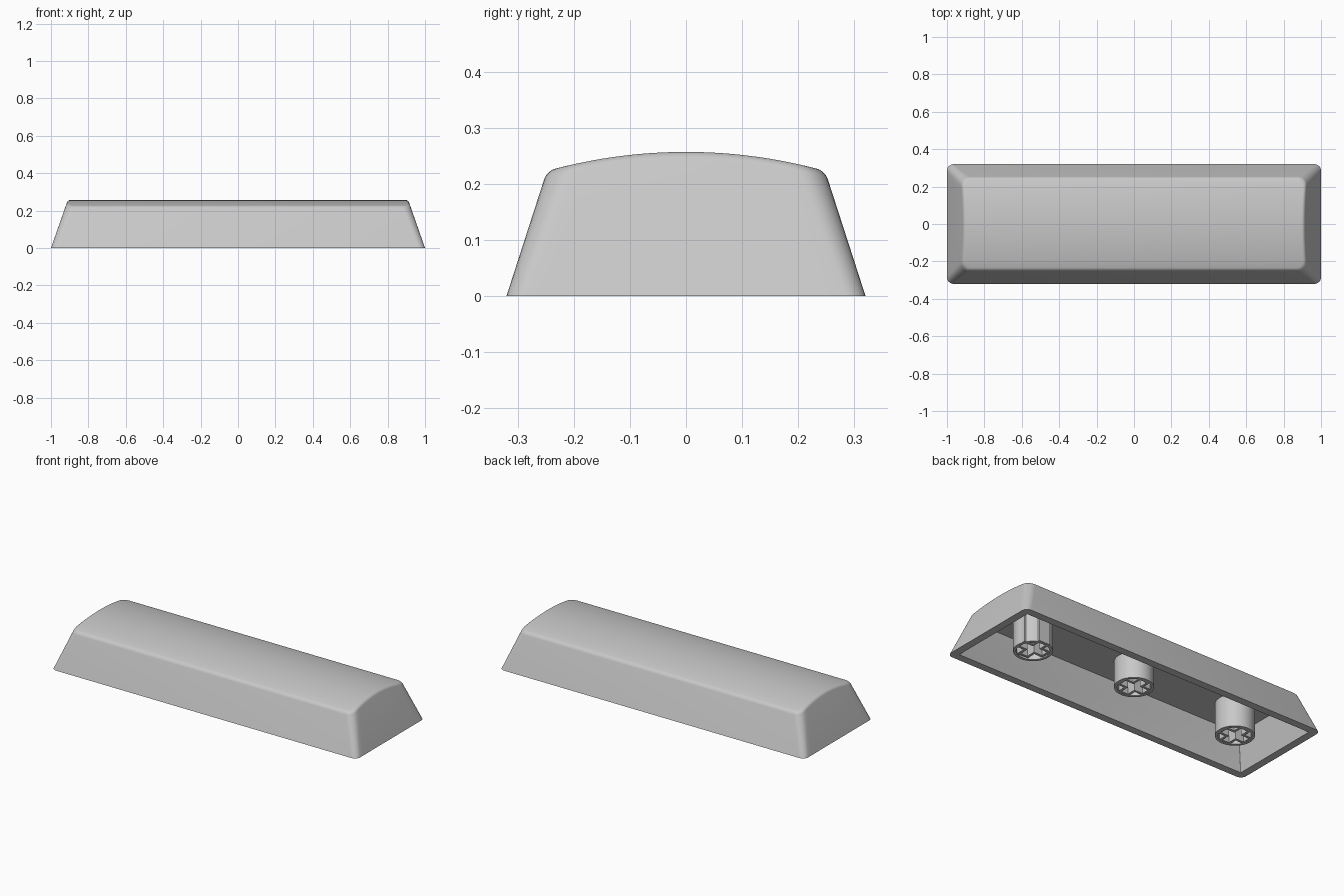
import bpy, bmesh, math

if "Cube" in bpy.data.objects:
    bpy.data.objects.remove(bpy.data.objects["Cube"])

HEIGHT, CROWN_R = 0.257, 0.92      # top of the crown and its arc radius
CORNER, SIDE = 7, 18               # points per corner arc, segments per short side
CEILING = 0.19

plastic = bpy.data.materials.new("grey_plastic")
plastic.diffuse_color = (0.58, 0.58, 0.58, 1)
plastic.use_nodes = True
plastic.node_tree.nodes["Principled BSDF"].inputs["Base Color"].default_value = plastic.diffuse_color


def crown(y):
    return HEIGHT - CROWN_R + math.sqrt(CROWN_R ** 2 - y ** 2)


def half_outline(hx, hy, r):
    """Right half of a rounded rectangle, from front to back."""
    front = []
    for i in range(CORNER):
        a = math.radians(-90 + 90 * i / (CORNER - 1))
        front.append((hx - r + r * math.cos(a), -hy + r + r * math.sin(a)))
    y0 = front[-1][1]
    side = [(hx, y0 * (1 - 2 * i / SIDE)) for i in range(1, SIDE)]
    back = [(x, -y) for x, y in reversed(front)]
    return front + side + back


def finish(bm, name):
    bmesh.ops.recalc_face_normals(bm, faces=bm.faces)
    mesh = bpy.data.meshes.new(name)
    bm.to_mesh(mesh)
    bm.free()
    mesh.materials.append(plastic)
    obj = bpy.data.objects.new(name, mesh)
    bpy.context.collection.objects.link(obj)
    bpy.ops.object.select_all(action='DESELECT')
    obj.select_set(True)
    bpy.context.view_layer.objects.active = obj
    bpy.ops.object.shade_smooth_by_angle(angle=math.radians(30))
    return obj


def wall_half(z, inset=0.0):
    """Outer tapered wall at height z."""
    r = 0.035 + 0.05 * z
    return half_outline(1 - 0.35 * z - inset, 0.32 - 0.32 * z - inset, r - inset * 0.6)


def flat(half, z):
    return [(x, y, z) for x, y in half]


# Rings from the cavity ceiling, down to the rim, up the wall and over the edge
rings = [
    flat(half_outline(0.955 - 0.3 * CEILING, 0.275 - 0.28 * CEILING, 0.003), CEILING),
    flat(half_outline(0.955, 0.275, 0.003), 0),
    flat(wall_half(0), 0),
]
EDGE_R, STEPS = 0.014, 6
nominal = wall_half(0.23)
for k in range(STEPS + 1):
    t = math.pi / 2 * k / STEPS
    inset, drop = EDGE_R * (1 - math.cos(t)), EDGE_R * (1 - math.sin(t))
    ring = []
    for i, (_, y) in enumerate(nominal):
        x, y = wall_half(crown(y) - drop, inset)[i]
        ring.append((x, y, crown(y) - drop))
    rings.append(ring)

# Hollow shell: bridge the rings, then cap crown and ceiling with strips along x
bm = bmesh.new()
loops = []
for ring in rings:
    right = [bm.verts.new(p) for p in ring]
    left = [bm.verts.new((-x, y, z)) for x, y, z in ring]
    loops.append(right + left[::-1])
n = len(loops[0])
for a, b in zip(loops, loops[1:]):
    for i in range(n):
        j = (i + 1) % n
        bm.faces.new((a[i], a[j], b[j], b[i]))
for loop in (loops[0], loops[-1]):
    for i in range(n // 2 - 1):
        bm.faces.new((loop[i], loop[i + 1], loop[n - 2 - i], loop[n - 1 - i]))
finish(bm, "keycap_shell")


def circle(r, count=40):
    return [(r * math.cos(math.tau * i / count), r * math.sin(math.tau * i / count))
            for i in range(count)]


def cross(arm, w):
    pts = []
    for c, s in ((1, 0), (0, 1), (-1, 0), (0, -1)):
        pts += [(c * x - s * y, s * x + c * y) for x, y in ((arm, -w), (arm, w), (w, w))]
    return pts


def tube(name, outer, inner, cx, cy, z0):
    """Upright tube between two outlines of equal point count."""
    bm = bmesh.new()
    top = CEILING + 0.005
    loops = [[bm.verts.new((cx + x, cy + y, z)) for x, y in pts]
             for pts, z in ((inner, top), (inner, z0), (outer, z0), (outer, top))]
    m = len(outer)
    for k in range(4):
        a, b = loops[k], loops[(k + 1) % 4]
        for i in range(m):
            j = (i + 1) % m
            bm.faces.new((a[i], a[j], b[j], b[i]))
    finish(bm, name)


# Stems: a round sleeve around a thin-walled cross socket
for side, cx, z0, dx, dy in (("left", -0.685, 0.0, 0, 0), ("middle", 0.0, 0.037, 0, 0),
                             ("right", 0.685, 0.0, 0.01, 0.015)):
    tube(side + "_stem_sleeve", circle(0.104), circle(0.088), cx, 0, z0)
    tube(side + "_stem_socket", cross(0.09, 0.036), cross(0.076, 0.022), cx + dx, dy, z0 + 0.001)
